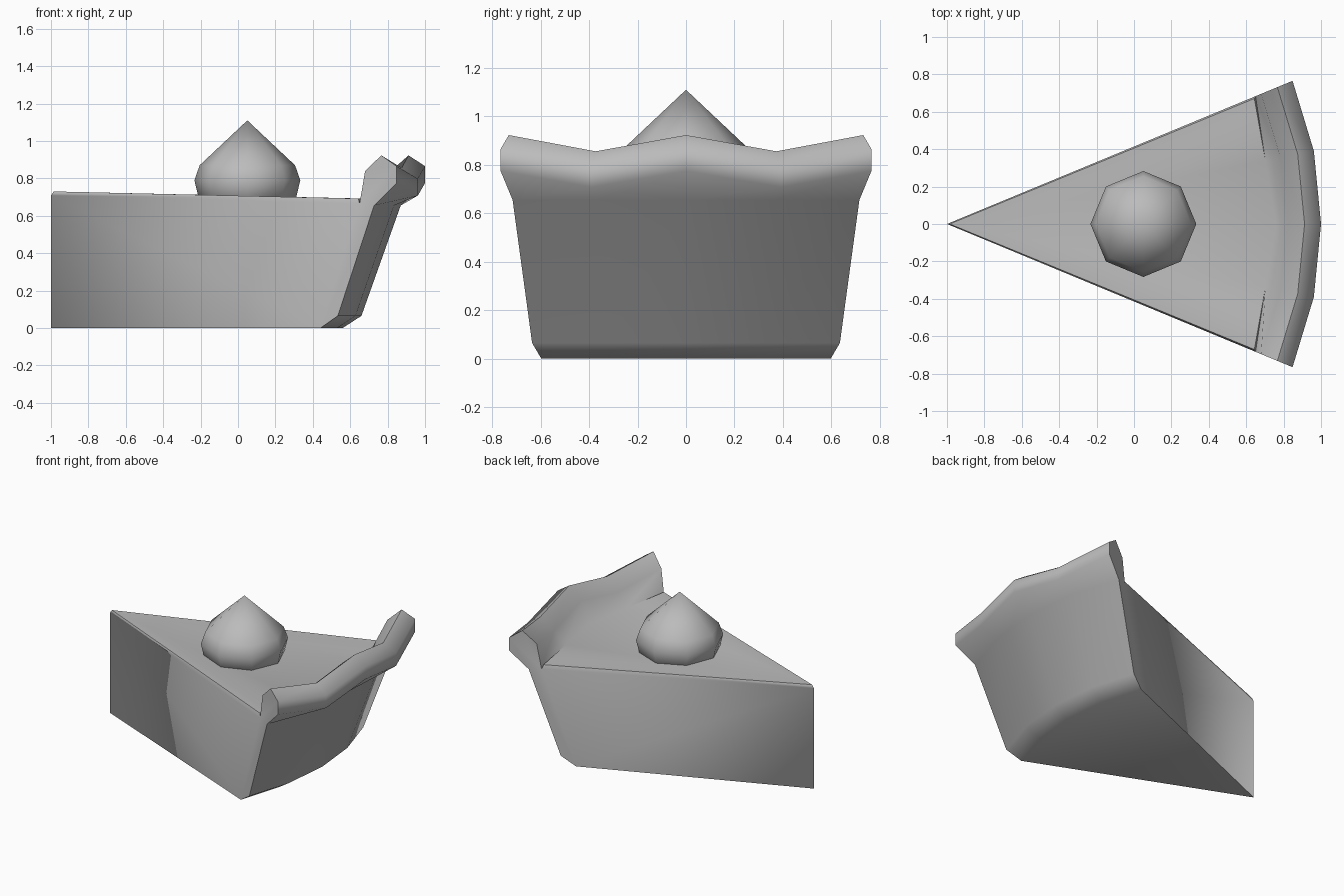
import bpy, bmesh
from math import sin, cos, pi, radians
from mathutils import Vector

old = bpy.data.objects.get("Cube")
if old:
    bpy.data.objects.remove(old, do_unlink=True)

grey = bpy.data.materials.new("plain_grey")
grey.use_nodes = True
colour = (0.5, 0.5, 0.5, 1)
grey.diffuse_color = colour
grey.node_tree.nodes["Principled BSDF"].inputs["Base Color"].default_value = colour


def polar(r, degrees, z, x=0):
    a = radians(degrees)
    return Vector((x + r * cos(a), r * sin(a), z))


def finish(bm, name, keep_smooth, limit):
    """Smooth the faces, keep creases sharp and make the object."""
    bmesh.ops.recalc_face_normals(bm, faces=bm.faces)
    for face in bm.faces:
        face.smooth = True
    for edge in bm.edges:
        edge.smooth = keep_smooth(edge) or edge.calc_face_angle(0) < radians(limit)
    mesh = bpy.data.meshes.new(name)
    bm.to_mesh(mesh)
    bm.free()
    mesh.materials.append(grey)
    obj = bpy.data.objects.new(name, mesh)
    bpy.context.collection.objects.link(obj)
    return obj


# Pie slice: a crust profile swept around the tip
TIP, HALF = -1, 22.5
lower = [(1.56, 0), (1.66, 0.065), (1.87, 0.655)]
rim = [(2.0, 0.775), (2.0, 0.865), (1.912, 0.923), (1.818, 0.84)]
inner = [1.786, 1.736, 1.76, 1.736, 1.786]

bm = bmesh.new()
stations = []
for i, r_in in enumerate(inner):
    dip = 0.067 if i % 2 else 0
    z_in = 0.665 if i in (0, 4) else 0.69
    profile = lower + [(r, z - dip) for r, z in rim] + [(r_in, z_in)]
    angle = HALF * (i - 2) / 2
    stations.append([bm.verts.new(polar(r, angle, z, TIP)) for r, z in profile])

for a, b in zip(stations, stations[1:]):
    for k in range(len(a) - 1):
        bm.faces.new((a[k], b[k], b[k + 1], a[k + 1]))

# Cut sides, with a narrow bevel along the filling
tip_low = bm.verts.new((TIP, 0, 0))
tip_side = bm.verts.new((TIP, 0, 0.708))
tip_top = bm.verts.new((TIP + 0.015, 0, 0.73))
corners = []
for end, neighbour, sign in ((0, 1, -1), (4, 3, 1)):
    ring = stations[end]
    corner = bm.verts.new(polar(1.775, sign * 22.2, 0.692, TIP))
    corners.append(corner)
    bm.faces.new([tip_low] + ring + [tip_side])
    bm.faces.new((tip_side, ring[-1], corner, tip_top))
    bm.faces.new((ring[-1], stations[neighbour][-1], corner))

# Base and filling
bm.faces.new([tip_low] + [s[0] for s in stations])
row = [corners[0]] + [s[-1] for s in stations[1:-1]] + [corners[1]]
for a, b in zip(row, row[1:]):
    bm.faces.new((tip_top, a, b))
finish(bm, "pie_slice", lambda e: set(e.verts) == {tip_low, tip_side}, 62)

# Cream dollop: eight-sided, with a pointed top
bm = bmesh.new()
SIDES = 8
rings = [[bm.verts.new(polar(r, 360 * k / SIDES, z, 0.05)) for k in range(SIDES)]
         for r, z in ((0.25, 0.65), (0.283, 0.79), (0.255, 0.87))]
peak = bm.verts.new((0.05, 0, 1.11))
for k in range(SIDES):
    n = (k + 1) % SIDES
    for low, high in zip(rings, rings[1:]):
        bm.faces.new((low[k], low[n], high[n], high[k]))
    bm.faces.new((rings[-1][k], rings[-1][n], peak))
bm.faces.new(rings[0][::-1])
finish(bm, "cream_dollop", lambda e: False, 80)
